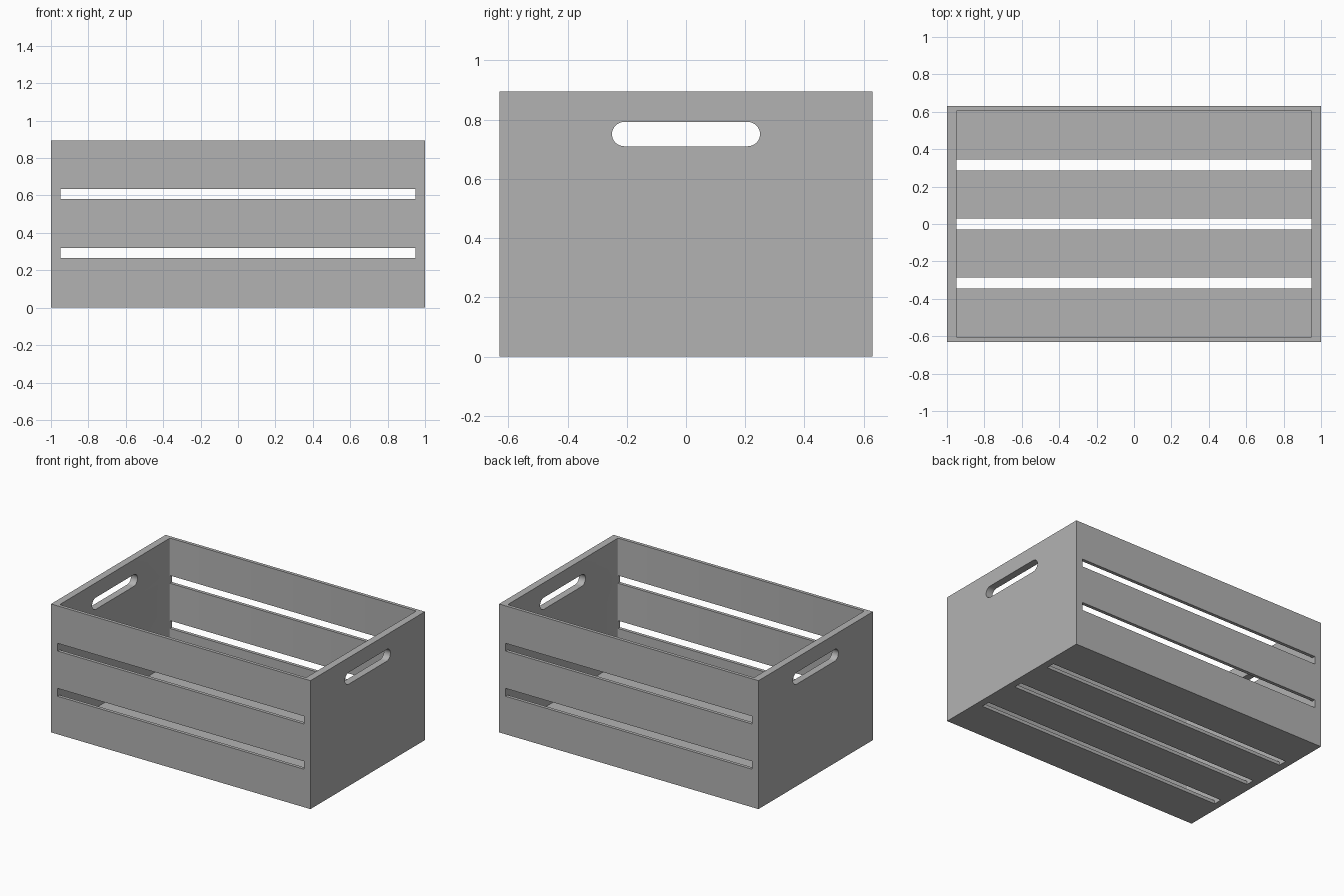
import bpy, bmesh, math

if "Cube" in bpy.data.objects:
    bpy.data.objects.remove(bpy.data.objects["Cube"])

W, D, H = 1.0, 0.63, 0.895      # half width, half depth, height
IX, IY = 0.95, 0.607            # inner half sizes
FLOOR = 0.023

grey = bpy.data.materials.new("grey")
grey.diffuse_color = (0.45, 0.45, 0.45, 1)
grey.use_nodes = True
grey.node_tree.nodes["Principled BSDF"].inputs["Base Color"].default_value = grey.diffuse_color


def prism(name, outline, axis, lo, hi):
    """Extrude a 2D outline along axis (0=x, 2=z) from lo to hi."""
    def place(p, t):
        return (t, p[0], p[1]) if axis == 0 else (p[0], p[1], t)
    bm = bmesh.new()
    face = bm.faces.new([bm.verts.new(place(p, lo)) for p in outline])
    ext = bmesh.ops.extrude_face_region(bm, geom=[face])
    shift = (hi - lo, 0, 0) if axis == 0 else (0, 0, hi - lo)
    bmesh.ops.translate(bm, vec=shift,
                        verts=[g for g in ext["geom"] if isinstance(g, bmesh.types.BMVert)])
    bmesh.ops.recalc_face_normals(bm, faces=bm.faces)
    me = bpy.data.meshes.new(name)
    bm.to_mesh(me)
    bm.free()
    me.materials.append(grey)
    ob = bpy.data.objects.new(name, me)
    bpy.context.collection.objects.link(ob)
    return ob


def rounded(cx, cy, hx, hy, r, n):
    """Rectangle outline with rounded corners."""
    pts = []
    for k, (sx, sy) in enumerate(((1, 1), (-1, 1), (-1, -1), (1, -1))):
        for i in range(n + 1):
            a = math.pi / 2 * (k + i / n)
            p = (cx + sx * (hx - r) + r * math.cos(a), cy + sy * (hy - r) + r * math.sin(a))
            if not pts or math.dist(p, pts[-1]) > 1e-5:
                pts.append(p)
    if math.dist(pts[0], pts[-1]) < 1e-5:
        pts.pop()
    return pts


def rect(x, y0, y1):
    return [(-x, y0), (x, y0), (x, y1), (-x, y1)]


# Crate body
crate = prism("crate", rect(W, -D, D), 2, 0, H)

# Cutters: hollow inside, hand holes, side gaps, floor gaps
cutters = [prism("inside_cutter", rounded(0, 0, IX, IY, 0.008, 3), 2, FLOOR, H + 0.2),
           prism("handle_cutter", rounded(0, 0.751, 0.25, 0.041, 0.041, 8), 0, -1.2, 1.2)]
for z0, z1 in ((0.265, 0.32), (0.58, 0.634)):
    cutters.append(prism("side_gap_cutter", rect(IX, -0.8, 0.8), 2, z0, z1))
for y in (-0.316, 0, 0.316):
    cutters.append(prism("floor_gap_cutter", rect(IX, y - 0.03, y + 0.03), 2, -0.1, 0.1))

for c in cutters:
    m = crate.modifiers.new(c.name, "BOOLEAN")
    m.operation, m.solver, m.object = "DIFFERENCE", "EXACT", c
    c.hide_render = True
    c.hide_set(True)

# Apply the cuts, then smooth only the round hole ends and corners
bpy.context.view_layer.objects.active = crate
crate.select_set(True)
for m in list(crate.modifiers):
    bpy.ops.object.modifier_apply(modifier=m.name)
for c in cutters:
    bpy.data.objects.remove(c)
bpy.ops.object.shade_smooth_by_angle(angle=math.radians(35))
